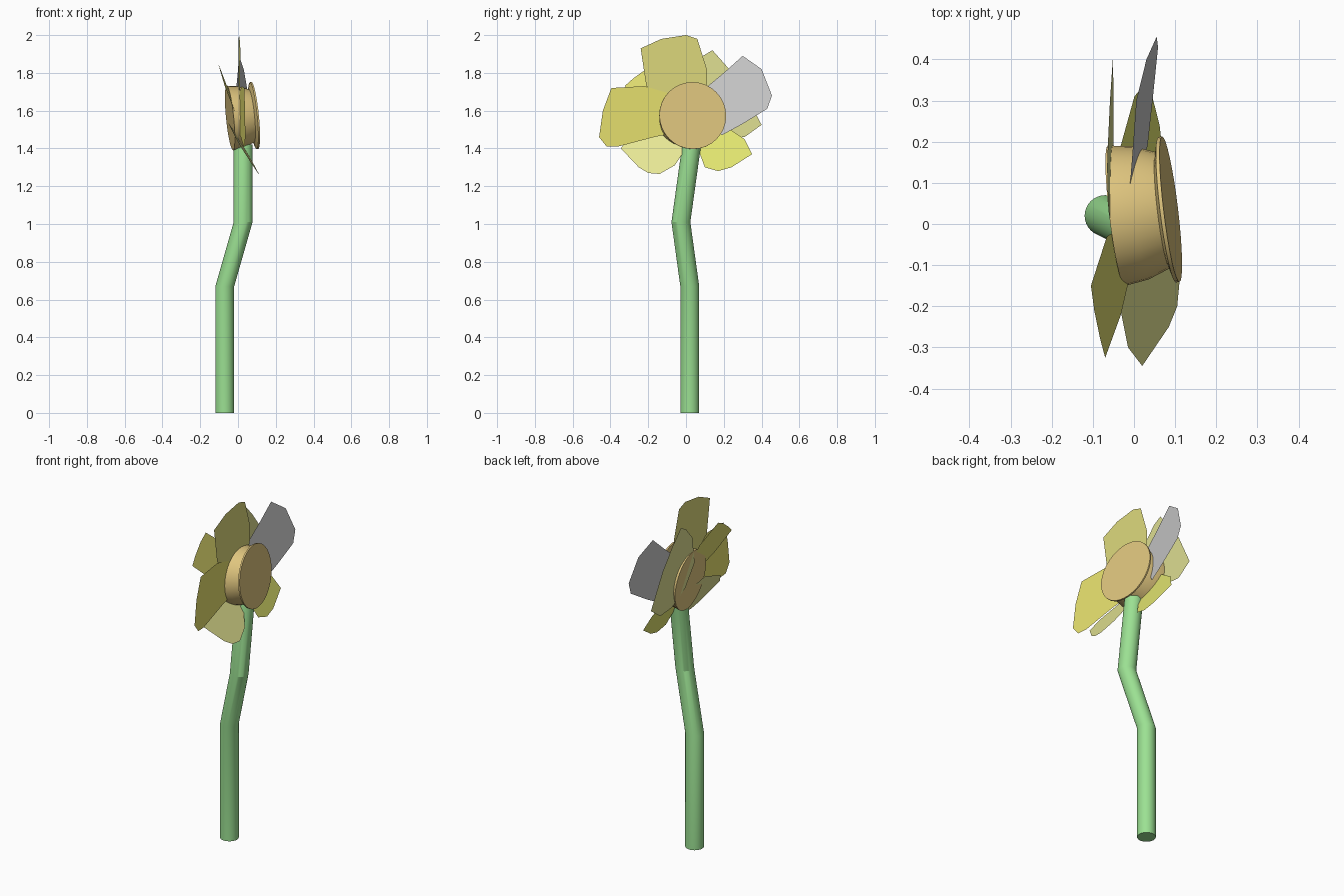
import bpy, math
from mathutils import Vector


def paint(ob, color):
    if color:
        m = bpy.data.materials.new(ob.name + "_paint")
        m.diffuse_color = (*color, 1)
        ob.data.materials.append(m)


def make(name, verts, faces, color):
    me = bpy.data.meshes.new(name)
    me.from_pydata(verts, [], faces)
    me.update()
    ob = bpy.data.objects.new(name, me)
    bpy.context.collection.objects.link(ob)
    paint(ob, color)
    return ob


def loft(name, rings, u, v, color, n=32):
    """Capped skin over circular rings (centre, radius) lying in the u-v plane."""
    verts = [Vector(c) + r * (u * math.cos(2 * math.pi * i / n) + v * math.sin(2 * math.pi * i / n))
             for c, r in rings for i in range(n)]
    faces = [(k * n + i, k * n + (i + 1) % n, (k + 1) * n + (i + 1) % n, (k + 1) * n + i)
             for k in range(len(rings) - 1) for i in range(n)]
    faces += [tuple(reversed(range(n))), tuple(range((len(rings) - 1) * n, len(rings) * n))]
    ob = make(name, verts, faces, color)
    bpy.ops.object.select_all(action='DESELECT')
    bpy.context.view_layer.objects.active = ob
    ob.select_set(True)
    bpy.ops.object.shade_smooth_by_angle(angle=math.radians(20))
    return ob


def petal(name, plane, outline, color):
    """Flat sheet; plane = (x0, slope y, y0, slope z, z0), outline in y-z."""
    x0, a, y0, b, z0 = plane
    verts = [(x0 + a * (y - y0) + b * (z - z0), y, z) for y, z in outline]
    make(name, verts, [tuple(reversed(range(len(verts))))], color)


# Kinked stem
loft("stem", [((-0.07, 0.02, 0), .05), ((-0.07, 0.02, 0.67), .05),
              ((0.027, -0.027, 1.01), .05), ((0.027, 0.03, 1.42), .05)],
     Vector((1, 0, 0)), Vector((0, 1, 0)), (0.33, 0.75, 0.29))

# Tilted flower centre with a lip at each end
axis = Vector((1, 0.12, 0.1)).normalized()
u = Vector((0, 0, 1)).cross(axis).normalized()
v = axis.cross(u)
base = Vector((-0.043, 0.02, 1.561))
profile = [(0, .172), (.012, .170), (.06, .163), (.115, .142), (.125, .178), (.134, .178)]
loft("flower_centre", [(base + axis * t, r) for t, r in profile], u, v, (0.74, 0.56, 0.21))

# Petals around the centre
petal("petal_top", (0.005, -0.03, 0, 0, 0),
      [(-0.05, 1.62), (-0.21, 1.73), (-0.24, 1.93), (-0.13, 1.98), (0, 2.0),
       (0.06, 1.98), (0.11, 1.82), (0.11, 1.74), (0.07, 1.62)], (0.72, 0.69, 0.20))
petal("petal_right", (0.055, 0.17, 0.455, -0.11, 1.68),
      [(0.08, 1.70), (0.2, 1.80), (0.30, 1.89), (0.40, 1.82), (0.455, 1.68),
       (0.43, 1.61), (0.3, 1.53), (0.19, 1.47), (0.08, 1.62)], None)
petal("petal_left", (0, -0.085, 0, 0, 0),
      [(-0.02, 1.62), (-0.10, 1.695), (-0.22, 1.73), (-0.395, 1.72), (-0.44, 1.60),
       (-0.46, 1.46), (-0.42, 1.41), (-0.36, 1.41), (-0.17, 1.46), (-0.02, 1.49)], (0.81, 0.76, 0.16))
petal("petal_lower_left", (0.105, 0.043, -0.2, -0.606, 1.27),
      [(-0.10, 1.54), (-0.30, 1.46), (-0.345, 1.40), (-0.25, 1.30), (-0.2, 1.27),
       (-0.14, 1.265), (-0.06, 1.31), (0.0, 1.40), (0, 1.48)], (0.80, 0.80, 0.30))
petal("petal_upper_left", (-0.105, 0.037, -0.16, -0.343, 1.85),
      [(0.0, 1.60), (-0.08, 1.55), (-0.22, 1.63), (-0.325, 1.73), (-0.28, 1.77),
       (-0.21, 1.82), (-0.15, 1.85), (-0.03, 1.75)], (0.74, 0.71, 0.16))
petal("petal_upper_right", (-0.065, 0.0, 0, -0.035, 1.91),
      [(0.0, 1.66), (0.03, 1.82), (0.09, 1.89), (0.14, 1.92), (0.22, 1.83), (0.30, 1.72),
       (0.40, 1.525), (0.31, 1.46), (0.20, 1.47), (0.08, 1.54)], (0.72, 0.72, 0.28))
petal("petal_lower_right", (0.07, 0.005, 0.15, -0.41, 1.28),
      [(0.03, 1.50), (0.07, 1.38), (0.10, 1.30), (0.17, 1.28), (0.24, 1.30),
       (0.35, 1.37), (0.31, 1.45), (0.19, 1.53), (0.08, 1.55)], (0.76, 0.78, 0.16))
